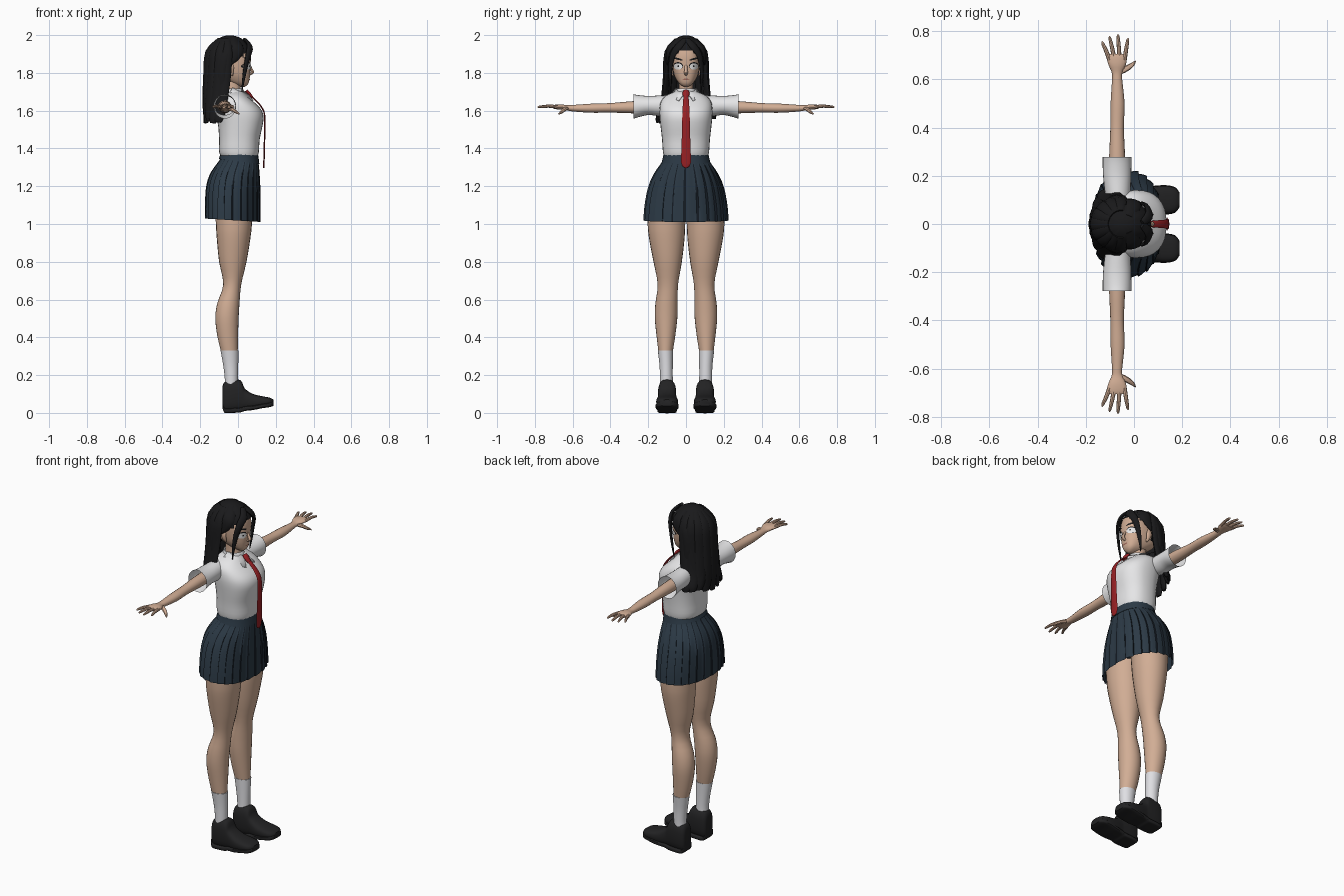
import bpy, bmesh, math, random
from mathutils import Vector
from mathutils.bvhtree import BVHTree

random.seed(4)
if "Cube" in bpy.data.objects:
    bpy.data.objects.remove(bpy.data.objects["Cube"])


def material(name, *rgb):
    m = bpy.data.materials.new(name)
    m.use_nodes = True
    m.diffuse_color = (*rgb, 1)
    m.node_tree.nodes["Principled BSDF"].inputs["Base Color"].default_value = (*rgb, 1)
    return m


SKIN = material("skin", .64, .42, .30)
SHIRT = material("shirt white", .82, .82, .83)
SOCK = material("sock white", .74, .74, .77)
SKIRT = material("skirt navy", .025, .042, .061)
PLEAT = material("pleat shadow navy", .007, .011, .017)
HAIR = material("hair black", .010, .010, .011)
SHOE = material("shoe black", .016, .016, .017)
RED = material("tie red", .32, .015, .018)
LIP = material("lip brown", .36, .15, .11)
EYE = material("eye white", .85, .85, .85)
parts = []


def build(name, verts, faces, *mats, mirror=False, fix=True):
    me = bpy.data.meshes.new(name)
    me.from_pydata([tuple(v) for v in verts], [], faces)
    if fix:
        bm = bmesh.new()
        bm.from_mesh(me)
        bmesh.ops.recalc_face_normals(bm, faces=bm.faces)
        bm.to_mesh(me)
        bm.free()
    for m in mats:
        me.materials.append(m)
    ob = bpy.data.objects.new(name, me)
    bpy.context.collection.objects.link(ob)
    if mirror:
        ob.modifiers.new("mirror", "MIRROR").use_axis = (False, True, False)
    parts.append(ob)
    return ob


def smooth(rows, steps=3):
    """Spline through rows of numbers."""
    p = [rows[0], *rows, rows[-1]]
    out = []
    for a, b, c, d in zip(p, p[1:], p[2:], p[3:]):
        for k in range(steps):
            t = k / steps
            out.append([.5 * (2*B + (C-A)*t + (2*A-5*B+4*C-D)*t*t + (3*B-A-3*C+D)*t**3)
                        for A, B, C, D in zip(a, b, c, d)])
    return out + [list(rows[-1])]


def skin_rings(count, n, caps):
    faces = [(r*n + j, r*n + (j+1) % n, (r+1)*n + (j+1) % n, (r+1)*n + j)
             for r in range(count - 1) for j in range(n)]
    if caps:
        faces += [tuple(range(n)), tuple(range((count-1)*n, count*n))]
    return faces


def loft(name, rows, *mats, axis="z", n=24, power=2.0, caps=True, mirror=False):
    """Rows are (position, low a, high a, low b, high b)."""
    rows = smooth(rows)
    verts = []
    for t, a0, a1, b0, b1 in rows:
        for j in range(n):
            ang = 2 * math.pi * j / n
            c, s = math.cos(ang), math.sin(ang)
            a = (a0+a1)/2 + (a1-a0)/2 * math.copysign(abs(c) ** (2/power), c)
            b = (b0+b1)/2 + (b1-b0)/2 * math.copysign(abs(s) ** (2/power), s)
            verts.append({"x": (t, a, b), "y": (a, t, b), "z": (a, b, t)}[axis])
    return build(name, verts, skin_rings(len(rows), n, caps), *mats, mirror=mirror)


def even(rows):
    """Rows (z, back, front, half width) made symmetric."""
    return [(z, x0, x1, -w, w) for z, x0, x1, w in rows]


def strand(name, rows, mat, ref=None, n=10, mirror=False):
    """Flattened tube along rows of (x, y, z, half width, half thickness)."""
    rows = smooth(rows)
    pts = [Vector(r[:3]) for r in rows]
    verts = []
    for i, p in enumerate(pts):
        tan = pts[min(i+1, len(pts)-1)] - pts[max(i-1, 0)]
        out = Vector(ref) if ref else Vector((p.x + .045, p.y, max(p.z - 1.85, 0)))
        side = tan.cross(out).normalized()
        up = side.cross(tan).normalized()
        for j in range(n):
            ang = 2 * math.pi * j / n
            verts.append(p + side * rows[i][3] * math.cos(ang) + up * rows[i][4] * math.sin(ang))
    return build(name, verts, skin_rings(len(rows), n, True), mat, mirror=mirror)


# Legs, socks and shoes
loft("legs", [(.30, -.083, -.002, .074, .143), (.40, -.108, 0, .058, .155),
              (.50, -.12, .003, .046, .165), (.58, -.11, .008, .044, .162),
              (.68, -.078, .017, .042, .15), (.80, -.10, .045, .022, .172),
              (.92, -.112, .065, .008, .195), (1.0, -.117, .074, .004, .203),
              (1.12, -.12, .08, 0, .2), (1.25, -.1, .07, .01, .15)], SKIN, mirror=True)
loft("socks", [(.14, -.072, 0, .068, .138), (.18, -.07, 0, .07, .138),
               (.25, -.078, .001, .07, .14), (.33, -.092, .003, .068, .149)], SOCK, mirror=True)
shoe = [(-.082, .03, .03, .14), (-.07, .042, .005, .165), (-.03, .048, .005, .175),
        (.015, .048, .008, .172), (.035, .048, .015, .13), (.08, .055, .02, .10),
        (.13, .058, .03, .088), (.17, .05, .036, .08), (.188, .028, .042, .07)]
loft("shoes", [(x, .1-w, .1+w, lo, hi) for x, w, lo, hi in shoe], SHOE,
     axis="x", power=2.8, mirror=True)
loft("soles", [(x, .097-w, .103+w, lo-.005, lo+.02) for x, w, lo, hi in shoe], SHOE,
     axis="x", power=5, mirror=True)

# Skirt with knife pleats, hidden shorts and waistband
loft("shorts", even([(1.08, -.08, .04, .06), (1.14, -.13, .08, .16),
                     (1.25, -.12, .09, .15), (1.34, -.09, .09, .11)]), SKIRT)
N = 96
skirt = loft("skirt", even([(1.36, -.088, .103, .115), (1.33, -.10, .108, .127),
                            (1.27, -.14, .112, .165), (1.20, -.163, .114, .193),
                            (1.10, -.17, .115, .212), (1.02, -.17, .115, .218)]),
             SKIRT, PLEAT, n=N, power=2.3, caps=False)
for v in skirt.data.vertices:
    k = v.index % 4
    depth = min(1, (1.38 - v.co.z) / .2)
    swell = 1 + depth * (.035, .025, .012, -.005)[k]
    turn = math.pi / N if k == 3 else 0
    x, y = (v.co.x + .03) * swell, v.co.y * swell
    v.co.x = x * math.cos(turn) - y * math.sin(turn) - .03
    v.co.y = x * math.sin(turn) + y * math.cos(turn)
    v.co.z -= .06 * x
for f in skirt.data.polygons:
    f.material_index = int(f.index % 4 == 3)
band = loft("waistband", even([(1.332, -.102, .113, .128), (1.355, -.094, .11, .122),
                               (1.377, -.088, .107, .118)]), SKIRT, power=2.3)
for v in band.data.vertices:
    v.co.z -= .12 * v.co.x

# Shirt with sleeves and collar
loft("shirt", even([(1.35, -.085, .10, .113), (1.38, -.10, .11, .122), (1.45, -.10, .115, .127),
                    (1.52, -.105, .13, .135), (1.57, -.115, .135, .14), (1.61, -.12, .12, .14),
                    (1.65, -.12, .08, .132), (1.68, -.105, .045, .105),
                    (1.70, -.085, .025, .06)]), SHIRT, n=32, power=2.4)
loft("sleeves", [(.08, -.112, -.018, 1.58, 1.682), (.14, -.122, -.014, 1.572, 1.68),
                 (.20, -.128, -.012, 1.577, 1.678), (.25, -.13, -.01, 1.566, 1.682),
                 (.277, -.13, -.01, 1.558, 1.687)], SHIRT, axis="y", caps=False, mirror=True)
loft("collar_band", even([(1.675, -.095, .045, .062), (1.70, -.088, .033, .054),
                          (1.718, -.084, .025, .05)]), SHIRT, caps=False)
flap = build("collar_flaps", [(.045, .006, 1.70), (-.03, .054, 1.722), (-.045, .078, 1.69),
                              (.045, .07, 1.66), (.082, .04, 1.655)],
             [(0, 1, 2, 3, 4)], SHIRT, mirror=True)
flap.modifiers.new("cloth", "SOLIDIFY").thickness = .006

# Tie
strand("tie_knot", [(.042, 0, 1.706, .014, .01), (.055, 0, 1.69, .019, .012),
                    (.074, 0, 1.668, .011, .009)], RED, ref=(1, 0, .6))
strand("tie", [(.062, 0, 1.68, .012, .004), (.094, 0, 1.655, .015, .004),
               (.13, 0, 1.61, .018, .004), (.142, 0, 1.56, .02, .004),
               (.14, 0, 1.43, .023, .004), (.137, 0, 1.32, .025, .004),
               (.136, 0, 1.297, .004, .003)], RED, ref=(1, 0, .3))

# Arms, palms and fingers
loft("arms", [(y, x-w, x+w, z-h, z+h) for y, x, w, z, h in [
    (.15, -.07, .036, 1.62, .034), (.28, -.07, .033, 1.618, .032), (.40, -.07, .028, 1.615, .025),
    (.50, -.068, .029, 1.613, .024), (.60, -.07, .021, 1.613, .017), (.63, -.07, .023, 1.615, .014),
    (.66, -.07, .036, 1.619, .014), (.69, -.071, .041, 1.62, .012), (.705, -.072, .036, 1.62, .008)]],
     SKIN, axis="y", n=16, mirror=True)
tips = [(-.13, .757), (-.1, .778), (-.066, .786), (-.026, .77)]
for i, (x, y) in enumerate(tips):
    base = -.102 + .021 * i
    strand(f"finger_{i + 1}", [(base, .68, 1.62, .009, .009), ((base+x)/2, (.68+y)/2, 1.624, .0085, .008),
                               (x, y-.008, 1.62, .006, .006), (x, y, 1.619, .002, .002)],
           SKIN, ref=(0, 0, 1), n=8, mirror=True)
strand("thumbs", [(-.06, .63, 1.614, .012, .01), (-.03, .645, 1.605, .012, .01),
                  (-.008, .66, 1.592, .009, .008), (.006, .675, 1.582, .003, .003)],
       SKIN, ref=(0, 0, 1), n=8, mirror=True)

# Head, neck, nose and ears
loft("neck", even([(1.66, -.08, .02, .048), (1.70, -.073, .015, .038),
                   (1.77, -.075, .012, .038)]), SKIN)
head = loft("head", even([(1.726, .01, .036, .010), (1.735, -.01, .048, .026),
                          (1.75, -.045, .057, .042), (1.775, -.09, .062, .057),
                          (1.80, -.12, .065, .066), (1.84, -.13, .066, .072),
                          (1.89, -.135, .068, .073), (1.94, -.12, .055, .062),
                          (1.975, -.08, .02, .035)]), SKIN, n=32, power=2.6)
strand("nose", [(.062, 0, 1.845, .006, .004), (.070, 0, 1.82, .008, .007),
                (.077, 0, 1.803, .010, .008), (.062, 0, 1.79, .008, .004)], SKIN, ref=(1, 0, 0))
strand("ears", [(-.03, .068, 1.785, .004, .004), (-.035, .076, 1.805, .012, .007),
                (-.04, .079, 1.835, .017, .008), (-.04, .075, 1.86, .006, .004)],
       SKIN, ref=(0, 1, 0), mirror=True)

# Painted face details laid on the head surface
tree = BVHTree.FromPolygons([v.co for v in head.data.vertices],
                            [tuple(f.vertices) for f in head.data.polygons])


def patch(name, y, z, ry, rz, lift, mat, tilt=0, mirror=True):
    n, rings, verts = 16, 4, []
    for r in range(rings + 1):
        for j in range(n):
            ang = 2 * math.pi * j / n
            u, w = ry * math.cos(ang) * max(r, .01) / rings, rz * math.sin(ang) * max(r, .01) / rings
            py, pz = y + u, z + w + tilt * u
            hit = tree.ray_cast(Vector((1, py, pz)), Vector((-1, 0, 0)))[0]
            verts.append(((hit.x if hit else .02) + lift, py, pz))
    faces = [f[::-1] for f in skin_rings(rings + 1, n, False)]
    build(name, verts, faces, mat, mirror=mirror, fix=False)


patch("eye_outlines", .042, 1.837, .026, .020, .002, HAIR)
patch("eye_whites", .042, 1.834, .023, .0165, .004, EYE)
patch("pupils", .041, 1.836, .004, .005, .006, HAIR)
patch("eyebrows", .042, 1.874, .025, .005, .003, HAIR, tilt=.25)
patch("lips", 0, 1.766, .018, .004, .003, LIP, mirror=False)

# Hair cap, ridged and opened around the face
bm = bmesh.new()
bmesh.ops.create_uvsphere(bm, u_segments=48, v_segments=24, radius=1)
for v in bm.verts:
    ridge = .97 + .03 * abs(math.cos(6 * math.atan2(v.co.y, v.co.x)))
    v.co = (v.co.x * .123 * ridge - .043, v.co.y * .106 * ridge, v.co.z * .129 + 1.87)
gone = [f for f in bm.faces if f.calc_center_median().z < 1.79 or
        (f.calc_center_median().x > -.045 and
         f.calc_center_median().z < 1.925 - .35 * abs(f.calc_center_median().y))]
bmesh.ops.delete(bm, geom=gone, context="FACES")
cap = bpy.data.meshes.new("hair_cap")
bm.to_mesh(cap)
bm.free()
cap.materials.append(HAIR)
cap_object = bpy.data.objects.new("hair_cap", cap)
bpy.context.collection.objects.link(cap_object)
parts.append(cap_object)

# Long back locks fanned around the head
for i in range(-4, 5):
    c, s = math.cos(i * .36), math.sin(i * .36)
    end = 1.53 + random.uniform(0, .035)
    strand(f"back_lock_{i + 5}", [(-.05 - .05*c, .05*s, 1.975, .02, .012),
                                  (-.045 - .115*c, .1*s, 1.91, .031, .014),
                                  (-.055 - .115*c, .107*s, 1.78, .033, .015),
                                  (-.075 - .1*c, .12*s, 1.65, .034, .014),
                                  (-.09 - .08*c, .145*s, end + .03, .03, .013),
                                  (-.095 - .08*c, .15*s, end, .018, .007)], HAIR)

# Side locks and face-framing bangs
strand("side_locks", [(-.05, .07, 1.955, .02, .01), (-.075, .1, 1.90, .033, .012),
                      (-.092, .106, 1.80, .03, .012), (-.085, .107, 1.70, .026, .012),
                      (-.065, .105, 1.62, .012, .008), (-.06, .1, 1.585, .002, .002)],
       HAIR, mirror=True)
strand("temple_locks", [(-.02, .03, 1.985, .02, .008), (0, .085, 1.935, .033, .011),
                        (-.02, .095, 1.885, .028, .011), (-.045, .098, 1.845, .008, .006)],
       HAIR, mirror=True)
strand("bangs", [(.035, .005, 1.978, .014, .008), (.062, .035, 1.945, .022, .01),
                 (.056, .068, 1.90, .019, .01), (.042, .081, 1.84, .014, .008),
                 (.03, .084, 1.77, .009, .006), (.02, .08, 1.70, .002, .002)],
       HAIR, mirror=True)

# Soft shading with crisp edges
for ob in parts:
    ob.select_set(True)
bpy.context.view_layer.objects.active = parts[0]
bpy.ops.object.shade_smooth_by_angle(angle=math.radians(40))
